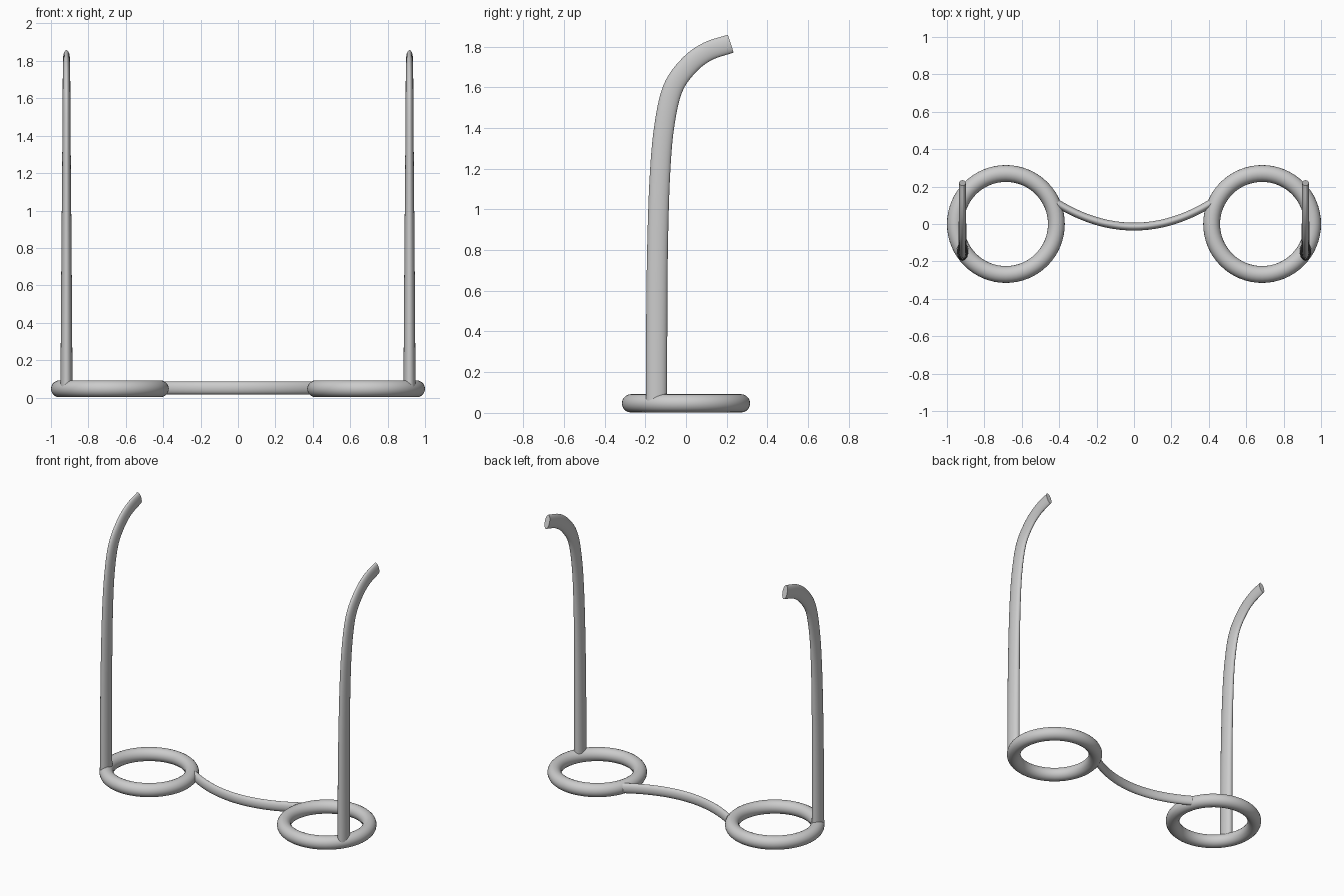
import bpy, bmesh, math
from mathutils import Vector

if "Cube" in bpy.data.objects:
    bpy.data.objects.remove(bpy.data.objects["Cube"])


def finish(obj):
    bpy.ops.object.select_all(action='DESELECT')
    obj.select_set(True)
    bpy.context.view_layer.objects.active = obj
    bpy.ops.object.shade_smooth_by_angle(angle=math.radians(40))


def sweep(name, path, binormal, radii, sides=24):
    """Loft ellipses along a planar path; radii = (across plane, in plane)."""
    bm = bmesh.new()
    rings = []
    for i, p in enumerate(path):
        tangent = (path[min(i + 1, len(path) - 1)] - path[max(i - 1, 0)]).normalized()
        normal = binormal.cross(tangent)
        rb, rn = radii[i]
        rings.append([bm.verts.new(p + binormal * rb * math.cos(a) + normal * rn * math.sin(a))
                      for a in (2 * math.pi * k / sides for k in range(sides))])
    for a, b in zip(rings, rings[1:]):
        for k in range(sides):
            n = (k + 1) % sides
            bm.faces.new((a[k], a[n], b[n], b[k]))
    bm.faces.new(rings[0])
    bm.faces.new(rings[-1])
    bmesh.ops.recalc_face_normals(bm, faces=bm.faces)
    mesh = bpy.data.meshes.new(name)
    bm.to_mesh(mesh)
    bm.free()
    obj = bpy.data.objects.new(name, mesh)
    bpy.context.collection.objects.link(obj)
    finish(obj)


def smooth_path(pts, steps=8):
    """Catmull-Rom interpolation through tuples of any length."""
    pts = [Vector(p) for p in pts]
    pts = [2 * pts[0] - pts[1]] + pts + [2 * pts[-1] - pts[-2]]
    out = []
    for i in range(1, len(pts) - 2):
        a, b, c, d = pts[i - 1:i + 3]
        for s in range(steps):
            t = s / steps
            out.append(0.5 * (2 * b + (c - a) * t + (2 * a - 5 * b + 4 * c - d) * t * t
                              + (3 * b - a - 3 * c + d) * t ** 3))
    return out + [pts[-2]]


# Temple arm: y, z, half width in x, half width in y
ARM = [(-0.145, 0.05, 0.032, 0.052), (-0.144, 0.40, 0.030, 0.052),
       (-0.140, 0.80, 0.027, 0.051), (-0.129, 1.15, 0.024, 0.050),
       (-0.108, 1.40, 0.022, 0.049), (-0.066, 1.59, 0.021, 0.049),
       (0.012, 1.705, 0.020, 0.048), (0.105, 1.775, 0.019, 0.047),
       (0.220, 1.814, 0.018, 0.046)]

for side, label in ((-1, "left"), (1, "right")):
    # Lens rim
    bpy.ops.mesh.primitive_torus_add(location=(side * 0.685, 0, 0.047), major_radius=0.270,
                                     minor_radius=0.045, major_segments=64, minor_segments=20)
    rim = bpy.context.object
    rim.name = label + "_rim"
    finish(rim)
    # Temple arm with curled ear hook
    pts = smooth_path([p[:2] + (0,) for p in ARM])
    rad = smooth_path([p[2:] + (0,) for p in ARM])
    sweep(label + "_temple_arm", [Vector((side * 0.917, p.x, p.y)) for p in pts],
          Vector((1, 0, 0)), [(r.x, r.y) for r in rad])

# Curved nose bridge
xs = [0.41 * (i / 16 - 1) for i in range(33)]
sweep("nose_bridge", [Vector((x, -0.014 + 0.74 * x * x, 0.051)) for x in xs],
      Vector((0, 0, 1)), [(0.034, 0.021)] * len(xs))
